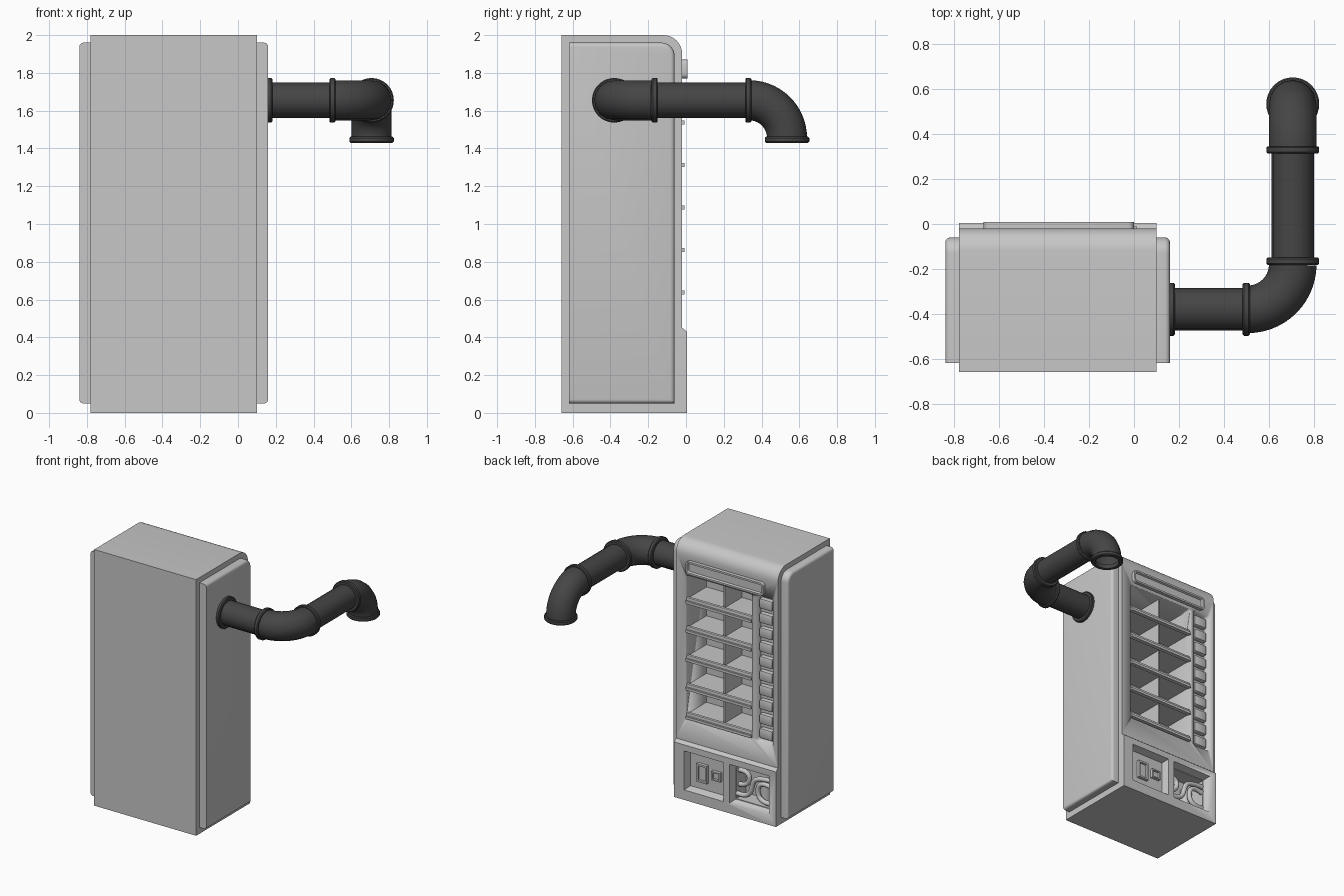
import bpy, bmesh, math
from mathutils import Vector

if "Cube" in bpy.data.objects:
    bpy.data.objects.remove(bpy.data.objects["Cube"])


def material(name, color):
    m = bpy.data.materials.new(name)
    m.diffuse_color = (*color, 1)
    m.use_nodes = True
    for n in m.node_tree.nodes:
        if n.type == 'BSDF_PRINCIPLED':
            n.inputs["Base Color"].default_value = (*color, 1)
    return m


GREY = material("light grey", (0.57, 0.57, 0.57))
DARK = material("charcoal", (0.06, 0.06, 0.06))


def finish(name, data, mat=GREY, angle=35):
    if isinstance(data, bmesh.types.BMesh):
        bmesh.ops.recalc_face_normals(data, faces=data.faces[:])
        mesh = bpy.data.meshes.new(name)
        data.to_mesh(mesh)
        data.free()
    else:
        mesh = data
    mesh.materials.clear()
    mesh.materials.append(mat)
    ob = bpy.data.objects.new(name, mesh)
    bpy.context.scene.collection.objects.link(ob)
    bpy.ops.object.select_all(action='DESELECT')
    ob.select_set(True)
    bpy.context.view_layer.objects.active = ob
    bpy.ops.object.shade_smooth_by_angle(angle=math.radians(angle))
    return ob


def baked(ob):
    bpy.context.view_layer.update()
    return bpy.data.meshes.new_from_object(
        ob.evaluated_get(bpy.context.evaluated_depsgraph_get()))


def box_bm(x, y, z, taper=0.0, round_y=0.0, bevel=0.0):
    """Box from ranges; taper shrinks the inner end, round_y rounds its outline."""
    bm = bmesh.new()
    bmesh.ops.create_cube(bm, size=1)
    for v in bm.verts:
        inner = taper if v.co.y < 0 else 0
        v.co = Vector((sum(x) / 2 + v.co.x * (x[1] - x[0] - 2 * inner),
                       sum(y) / 2 + v.co.y * (y[1] - y[0]),
                       sum(z) / 2 + v.co.z * (z[1] - z[0] - 2 * inner)))
    if round_y:
        edges = [e for e in bm.edges if abs(e.verts[0].co.y - e.verts[1].co.y) > 1e-5]
        bmesh.ops.bevel(bm, geom=edges, offset=round_y, segments=4, profile=0.5, affect='EDGES')
    if bevel:
        bmesh.ops.bevel(bm, geom=bm.edges[:], offset=bevel, segments=2, profile=0.5, affect='EDGES')
    return bm


def box(name, x, y, z, **kw):
    return finish(name, box_bm(x, y, z, **kw))


def prism_bm(points, x0, x1):
    bm = bmesh.new()
    face = bm.faces.new([bm.verts.new((x0, y, z)) for y, z in points])
    new = bmesh.ops.extrude_face_region(bm, geom=[face])["geom"]
    for v in new:
        if isinstance(v, bmesh.types.BMVert):
            v.co.x = x1
    return bm


def corner(y, z, r, steps=8):
    """Rounded top corner in the side outline."""
    return [(y - r + r * math.cos(a), z - r + r * math.sin(a))
            for a in (math.pi / 2 * i / steps for i in range(steps + 1))]


# Cabinet shell with projecting base and rounded top edge
cabinet = finish("cabinet", prism_bm(
    [(-0.66, 0), (0.005, 0), (0.005, 0.43), (-0.02, 0.45)]
    + corner(-0.02, 2, 0.1) + [(-0.66, 2)], -0.78, 0.1))

# Display window, button column and two service bays cut into the shell
WIN_X, WIN_Z = (-0.555, 0.012), (0.62, 1.745)
cuts = [
    dict(x=(-0.57, 0.027), y=(-0.035, 0.0), z=(0.605, 1.76), taper=0.022, round_y=0.02),
    dict(x=WIN_X, y=(-0.27, 0.01), z=WIN_Z),
    dict(x=(-0.742, -0.588), y=(-0.07, 0.0), z=(0.605, 1.76), taper=0.012, round_y=0.02),
    dict(x=(-0.335, 0.02), y=(-0.05, 0.03), z=(0.07, 0.39), taper=0.025),
    dict(x=(-0.73, -0.37), y=(-0.05, 0.03), z=(0.07, 0.39), taper=0.025),
    dict(x=(-0.7, -0.4), y=(-0.17, 0.01), z=(0.1, 0.36)),
]
for c in cuts:
    cutter = finish("cutter", box_bm(**c))
    cutter.hide_render = True
    mod = cabinet.modifiers.new("cut", 'BOOLEAN')
    mod.operation, mod.solver, mod.object = 'DIFFERENCE', 'EXACT', cutter
    mesh = baked(cabinet)
    cabinet.modifiers.clear()
    cabinet.data = mesh
    bpy.data.objects.remove(cutter)

# Raised side panels, outer edges softened except along the rear
for name, x0, x1 in (("left_panel", 0.1, 0.16), ("right_panel", -0.78, -0.84)):
    bm = prism_bm([(-0.62, 0.05), (-0.06, 0.05)] + corner(-0.06, 1.96, 0.07)
                  + [(-0.62, 1.96)], x0, x1)
    rim = [e for e in bm.edges if all(abs(v.co.x - x1) < 1e-5 for v in e.verts)
           and any(v.co.y > -0.61 for v in e.verts)]
    bmesh.ops.bevel(bm, geom=rim, offset=0.022, segments=4, profile=0.5, affect='EDGES')
    finish(name, bm)

# Sign with recessed face
bm = box_bm((-0.67, 0.0), (-0.03, 0.008), (1.77, 1.87), round_y=0.025)
front = max(bm.faces, key=lambda f: f.calc_center_median().y)
bmesh.ops.inset_region(bm, faces=[front], thickness=0.014)
bmesh.ops.inset_region(bm, faces=[front], thickness=0.006, depth=-0.015)
finish("sign", bm)

# Shelves with a stepped front lip, and the centre divider
for i in range(5):
    z = 0.65 + i * 0.225
    box(f"shelf_{i + 1}", WIN_X, (-0.27, -0.04), (z - 0.012, z + 0.008))
    box(f"shelf_lip_{i + 1}", WIN_X, (-0.045, -0.022), (z - 0.02, z + 0.022), bevel=0.004)
    box(f"shelf_rail_{i + 1}", WIN_X, (-0.025, -0.008), (z - 0.022, z - 0.002))
box("shelf_divider", (-0.295, -0.283), (-0.27, -0.06), WIN_Z)

# Selection buttons
for i in range(10):
    z = 0.675 + i * 0.1125
    box(f"button_{i + 1}", (-0.722, -0.61), (-0.075, -0.03), (z - 0.04, z + 0.04), bevel=0.012)

# Coin plate and return slot in the left service bay
for name, x, z, edge in (("coin_plate", (-0.16, -0.07), (0.155, 0.295), 0.02),
                         ("coin_return", (-0.275, -0.2), (0.2, 0.27), 0.014)):
    bm = box_bm(x, (-0.055, -0.025), z)
    front = max(bm.faces, key=lambda f: f.calc_center_median().y)
    bmesh.ops.inset_region(bm, faces=[front], thickness=edge)
    bmesh.ops.inset_region(bm, faces=[front], thickness=0.002, depth=-0.015)
    finish(name, bm)


def tube(name, points, radius, mat=GREY, smooth_path=False, caps=False):
    cu = bpy.data.curves.new(name, 'CURVE')
    cu.dimensions, cu.bevel_depth, cu.bevel_resolution = '3D', radius, 6
    cu.use_fill_caps = caps
    sp = cu.splines.new('NURBS' if smooth_path else 'POLY')
    sp.points.add(len(points) - 1)
    for p, co in zip(sp.points, points):
        p.co = (*co, 1)
    if smooth_path:
        sp.order_u, sp.use_endpoint_u, sp.resolution_u = 4, True, 6
    ob = bpy.data.objects.new(name, cu)
    bpy.context.scene.collection.objects.link(ob)
    mesh = baked(ob)
    bpy.data.objects.remove(ob)
    return finish(name, mesh, mat, 40)


# Hoses and canister in the right service bay
Y = -0.06
tube("hose_1", [(-0.4, Y, 0.14), (-0.47, Y, 0.13), (-0.53, Y, 0.17), (-0.53, Y, 0.28),
                (-0.6, Y, 0.31), (-0.7, Y, 0.31)], 0.018, smooth_path=True)
tube("hose_2", [(-0.4, Y - 0.03, 0.31), (-0.48, Y - 0.03, 0.32), (-0.5, Y - 0.03, 0.24),
                (-0.45, Y - 0.03, 0.2), (-0.4, Y - 0.03, 0.2)], 0.018, smooth_path=True)
tube("hose_3", [(-0.7, Y, 0.26), (-0.6, Y, 0.29), (-0.56, Y, 0.2), (-0.6, Y, 0.12),
                (-0.7, Y, 0.13)], 0.018, smooth_path=True)
tube("canister", [(-0.6, -0.13, 0.1), (-0.6, -0.13, 0.27)], 0.04, caps=True)


# Exhaust pipe: straight runs, elbows and collars
def arc(centre, u, v, r, steps=14):
    return [Vector(centre) + r * (Vector(u) * math.cos(a) + Vector(v) * math.sin(a))
            for a in (math.pi / 2 * i / steps for i in range(steps + 1))]


def collar(name, centre, axis):
    bm = bmesh.new()
    profile = [(0.088, -0.016), (0.112, -0.016), (0.118, -0.01),
               (0.118, 0.01), (0.112, 0.016), (0.088, 0.016)]
    vs = [bm.verts.new((r, 0, h)) for r, h in profile]
    es = [bm.edges.new((vs[i - 1], vs[i])) for i in range(len(vs))]
    bmesh.ops.spin(bm, geom=vs + es, cent=(0, 0, 0), axis=(0, 0, 1),
                   angle=math.tau, steps=32, use_merge=True)
    bmesh.ops.remove_doubles(bm, verts=bm.verts[:], dist=1e-5)
    rot = Vector((0, 0, 1)).rotation_difference(Vector(axis)).to_matrix()
    for v in bm.verts:
        v.co = rot @ v.co + Vector(centre)
    finish(name, bm, DARK)


PX, PY, PZ = 0.707, -0.38, 1.655
tube("pipe_run_1", [(0.12, PY, PZ), (0.5, PY, PZ)], 0.094, DARK)
tube("pipe_elbow_1", arc((0.507, PY + 0.2, PZ), (0, -1, 0), (1, 0, 0), 0.2), 0.106, DARK)
tube("pipe_run_2", [(PX, -0.17, PZ), (PX, 0.33, PZ)], 0.094, DARK)
tube("pipe_elbow_2", arc((PX, 0.335, PZ - 0.2), (0, 0, 1), (0, 1, 0), 0.2), 0.106, DARK)
collar("collar_wall", (0.166, PY, PZ), (1, 0, 0))
collar("collar_1", (0.5, PY, PZ), (1, 0, 0))
collar("collar_2", (PX, -0.166, PZ), (0, 1, 0))
collar("collar_3", (PX, 0.33, PZ), (0, 1, 0))
collar("collar_outlet", (PX, 0.535, 1.446), (0, 0, 1))
